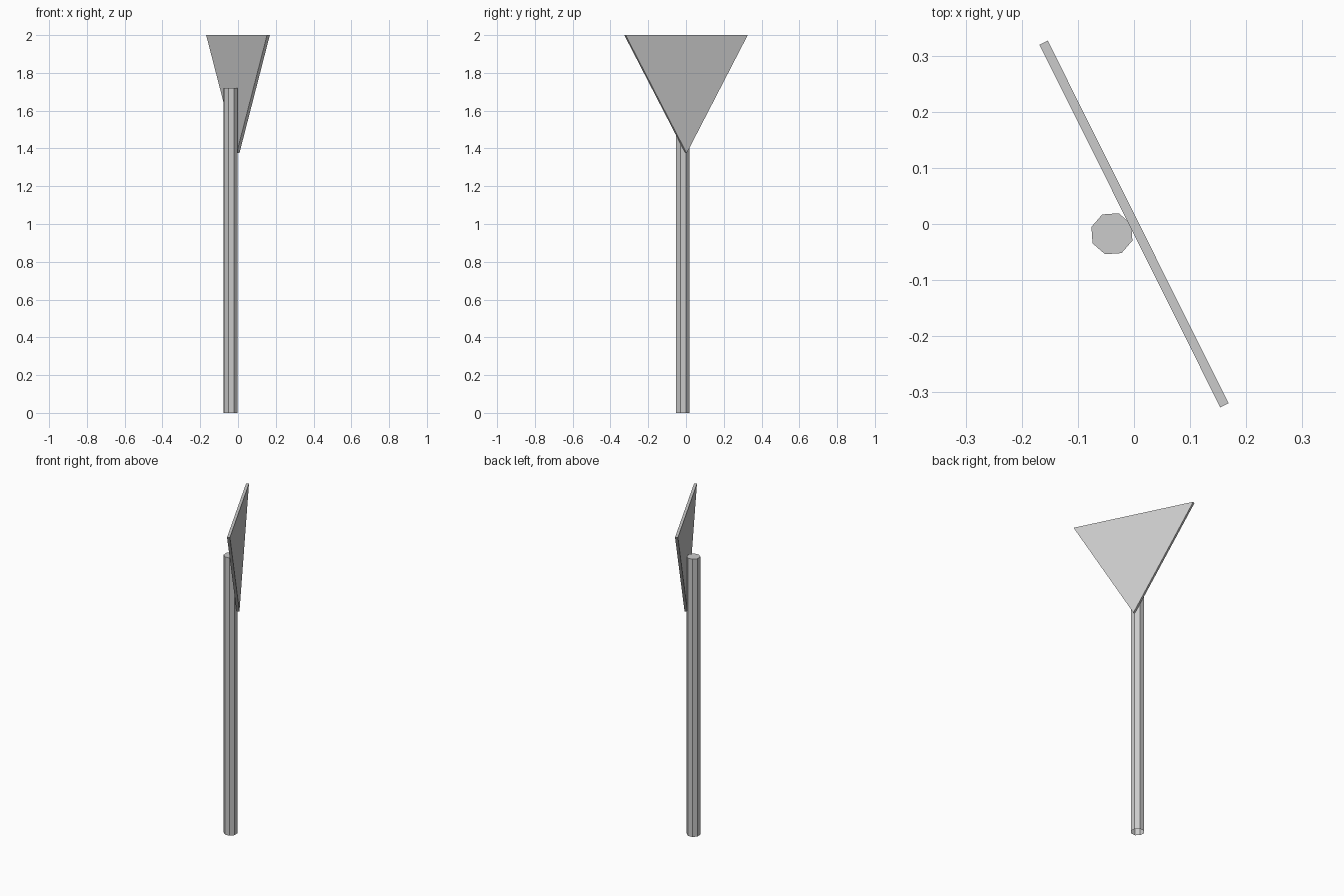
import bpy, bmesh, math
from mathutils import Matrix

if "Cube" in bpy.data.objects:
    bpy.data.objects.remove(bpy.data.objects["Cube"])

TURN = math.radians(26.5)   # direction the sign faces, away from the pole


def prism(name, pts, vec, cap_start=True):
    """Extrude a 3D polygon along vec; optionally leave the start open."""
    bm = bmesh.new()
    face = bm.faces.new([bm.verts.new(p) for p in pts])
    res = bmesh.ops.extrude_face_region(bm, geom=[face], use_keep_orig=True)
    moved = [g for g in res["geom"] if isinstance(g, bmesh.types.BMVert)]
    bmesh.ops.translate(bm, verts=moved, vec=vec)
    bmesh.ops.recalc_face_normals(bm, faces=bm.faces[:])
    if not cap_start:
        bmesh.ops.delete(bm, geom=[face], context='FACES_ONLY')
    bm.transform(Matrix.Rotation(TURN, 4, 'Z'))
    me = bpy.data.meshes.new(name)
    bm.to_mesh(me)
    bm.free()
    ob = bpy.data.objects.new(name, me)
    bpy.context.collection.objects.link(ob)
    return ob


# Triangular sign plate, point down
HALF, THICK, TOP = 0.361, 0.0165, 2.0
apex = TOP - HALF * math.sqrt(3)
x = -THICK / 2
prism("sign_plate", [(x, -HALF, TOP), (x, HALF, TOP), (x, 0, apex)], (THICK, 0, 0))

# Eight-sided pole behind the plate, open at the ground
R, BACK = 0.0385, -0.043
ring = [(BACK + R * math.cos(i * math.tau / 8), 0.002 + R * math.sin(i * math.tau / 8), 0)
        for i in range(8)]
prism("pole", ring, (0, 0, 1.72), cap_start=False)
